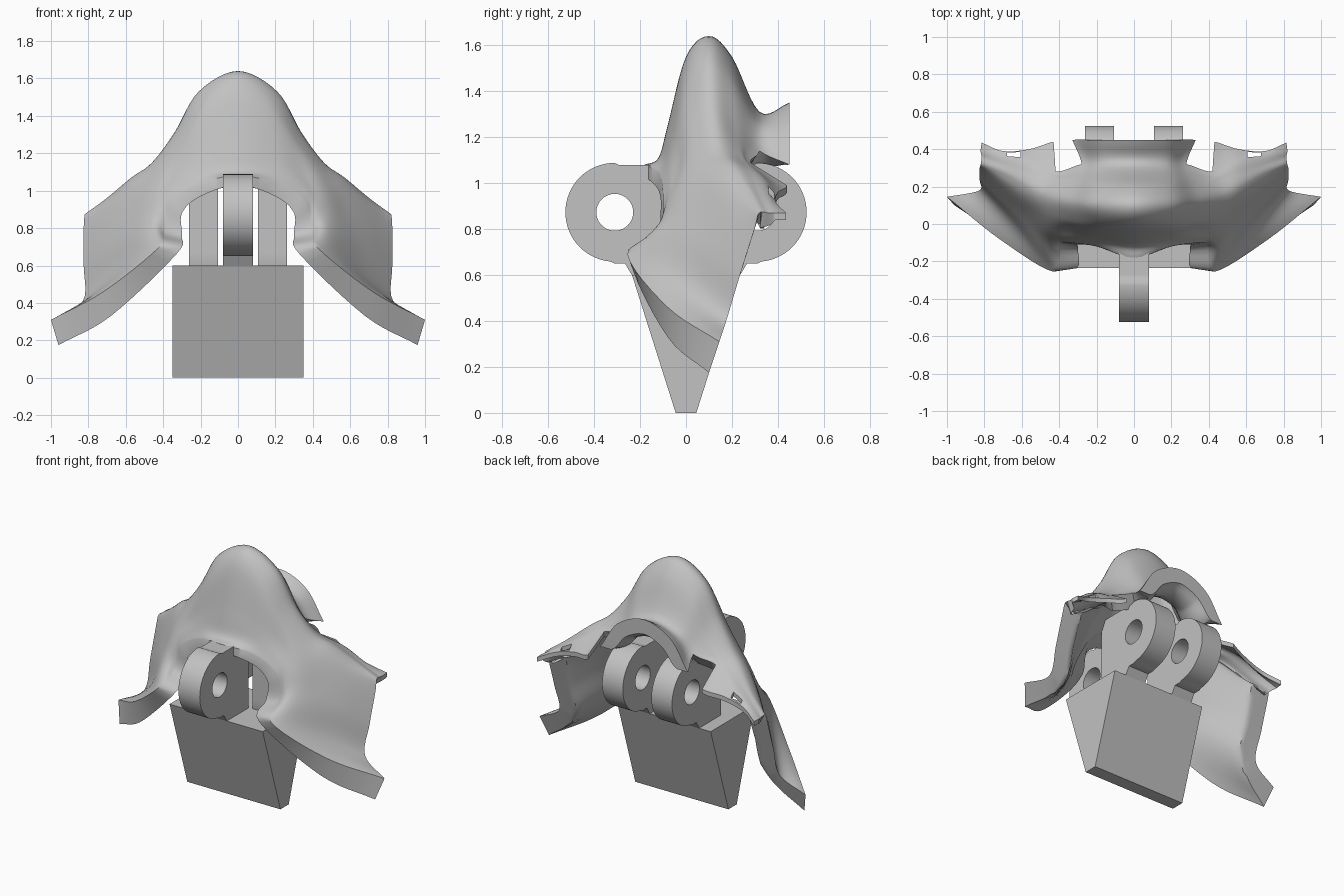
import bpy, bmesh, math
from mathutils import Vector

cube = bpy.data.objects.get("Cube")
if cube:
    bpy.data.objects.remove(cube, do_unlink=True)

grey = bpy.data.materials.new("plain grey")
grey.use_nodes = True
grey.diffuse_color = (0.54, 0.54, 0.54, 1)
grey.node_tree.nodes["Principled BSDF"].inputs["Base Color"].default_value = grey.diffuse_color


def make_object(name, bm):
    mesh = bpy.data.meshes.new(name)
    bm.to_mesh(mesh)
    bm.free()
    mesh.materials.append(grey)
    obj = bpy.data.objects.new(name, mesh)
    bpy.context.collection.objects.link(obj)
    return obj


def shade(obj, degrees):
    bpy.ops.object.select_all(action="DESELECT")
    obj.select_set(True)
    bpy.context.view_layer.objects.active = obj
    bpy.ops.object.shade_smooth_by_angle(angle=math.radians(degrees))


STEPS = 6


def spline(points, before):
    """Smooth curve passing through all points; before sets the starting tangent."""
    ctrl = [before] + points + [points[-1] * 2 - points[-2]]
    result = []
    for a, b, c, d in zip(ctrl, ctrl[1:], ctrl[2:], ctrl[3:]):
        for k in range(STEPS):
            t = k / STEPS
            result.append(b + (c - a) * t / 2 + (a * 2 - b * 5 + c * 4 - d) * t * t / 2
                          + (b * 3 - a - c * 3 + d) * t ** 3 / 2)
    return result + [points[-1]]


def across(guide):
    """Spline through a guide curve that starts level at the middle."""
    pts = [Vector(p) for p in guide]
    return spline(pts, Vector((-pts[1].x, pts[1].y, pts[1].z)))


# Hood guide curves, each from the middle out to the side
lip = [(0, -.18, 1.08), (.2, -.12, 1.04), (.36, -.1, .94), (.39, -.12, .78),
       (.43, -.255, .69), (.72, -.08, .46), (1, .145, .31)]
lip_inside = [(0, -.18, 1.03), (.2, -.12, .97), (.3, -.11, .88), (.3, -.13, .76),
              (.33, -.24, .66), (.68, -.08, .33), (.96, .1, .175)]
flare = [(0, -.12, 1.11), (.2, -.09, 1.1), (.37, -.07, 1), (.43, -.1, .86),
         (.5, -.14, .74), (.67, .02, .56), (.83, .178, .41)]
face = [(0, -.08, 1.25), (.2, -.06, 1.2), (.35, -.03, 1.09), (.47, -.03, .96),
        (.58, .03, .84), (.7, .12, .72), (.825, .235, .6)]
brow = [(0, 0, 1.55), (.18, 0, 1.45), (.33, .02, 1.24), (.46, .06, 1.1),
        (.57, .12, 1.02), (.69, .2, .92), (.825, .298, .8)]
ridge = [(0, .1, 1.64), (.21, .1, 1.53), (.34, .12, 1.31), (.46, .15, 1.15),
         (.57, .2, 1.07), (.7, .27, .96), (.82, .318, .87)]
rear = [(0, .2, 1.55), (.19, .2, 1.46), (.31, .22, 1.24), (.43, .24, 1.12),
        (.56, .28, 1.05), (.7, .32, .95), (.815, .36, .87)]
nape = [(0, .32, 1.31), (.17, .32, 1.26), (.28, .32, 1.14), (.42, .28, 1.09),
        (.56, .34, 1.02), (.7, .36, .94), (.82, .39, .87)]
brim = [(0, .45, 1.35), (.2, .45, 1.27), (.33, .45, 1.08), (.43, .44, .99),
        (.56, .4, .96), (.7, .39, .92), (.815, .435, .87)]

rows = [across(g) for g in (lip, flare, face, brow, ridge, rear, nape, brim)]
columns = [spline(list(col), col[0] * 2 - col[1]) for col in zip(*rows)]
lip_offset = [b - a for a, b in zip(rows[0], across(lip_inside))]
TOP, BACK, LAST = STEPS * 4, STEPS * 6, len(columns) - 1
BRIM_END, LOBE_START = STEPS * 2, STEPS * 3

# Outer skin, with gaps beside the brim and a small slot in each rear lobe
bm = bmesh.new()
grid = [[bm.verts.new(p) for p in col] for col in columns]
for u in range(LAST):
    for v in range(len(grid[0]) - 1):
        beside_brim = v >= BACK and BRIM_END <= u < LOBE_START
        slot = BACK < v < BACK + STEPS - 1 and abs(columns[u][v].x - .63) < .03
        if not (beside_brim or slot):
            bm.faces.new((grid[u][v], grid[u + 1][v], grid[u + 1][v + 1], grid[u][v + 1]))
bm.normal_update()
skin = list(bm.faces)
border = [e.link_loops[0] for e in bm.edges if e.is_boundary]
border = [(lp.vert, lp.link_loop_next.vert) for lp in border]

# Inner skin: thick flange at the lip, flat end on the brim, thin rear lobes,
# and wing ends trimmed along the slope of the wedge
slope = Vector((0, .953, -.302))
slope_start = Vector((0, .045, 0))
inside = {}
for u, col in enumerate(grid):
    for v, vert in enumerate(col):
        if not vert.link_faces:
            continue
        shift = vert.normal * -.1
        if v < STEPS:
            shift = lip_offset[u].lerp(shift, v / STEPS)
        elif v > BACK and u <= BRIM_END:
            end = Vector((shift.x, 0, shift.z)).normalized() * .1
            end.z *= 1 - (u / BRIM_END) ** 4
            shift = shift.lerp(end, (v - BACK) / STEPS)
        elif v > TOP and u >= LOBE_START:
            shift = shift.lerp(Vector((0, 0, -.03)), min((v - TOP) / (BACK - TOP), 1))
        if u == 0:
            shift.x = 0
        target = vert.co + shift
        if v <= TOP and u > LOBE_START:
            target -= slope * max((target - slope_start).dot(slope), 0)
        inside[vert] = bm.verts.new(target)
for f in skin:
    bm.faces.new([inside[v] for v in reversed(f.verts)])
for a, b in border:
    if max(a.co.x, b.co.x) > .0001:
        bm.faces.new((b, a, inside[a], inside[b]))
bmesh.ops.delete(bm, geom=[v for v in bm.verts if not v.link_faces], context="VERTS")
hood = make_object("hood", bm)
mirror = hood.modifiers.new("mirror", "MIRROR")
mirror.use_clip = True
shade(hood, 40)

# Wedge base
bm = bmesh.new()
bmesh.ops.create_cube(bm, size=1)
for v in bm.verts:
    top = v.co.z > 0
    v.co = (math.copysign(.35, v.co.x), math.copysign(.235 if top else .045, v.co.y), .6 if top else 0)
make_object("wedge_base", bm)


def hinge_knuckle(name, x, width, side):
    """Round eye on the outer side, square block towards the middle, pierced by a pin hole."""
    bm = bmesh.new()
    count, radius, reach, height = 64, .215, .31, .873
    loops = []
    for px in (x - width / 2, x + width / 2):
        outer, inner = [], []
        for i in range(count):
            a = math.tau * i / count
            c, s = math.cos(a), math.sin(a)
            t = radius
            if c < .05 and (c < -.01 or s < 0):
                step = .223 if c > s * .3 else .3
                drop = step if s < 0 else .205
                t = min(reach / max(-c, .001), drop / max(abs(s), .001))
            outer.append(bm.verts.new((px, side * (reach + t * c), height + t * s)))
            inner.append(bm.verts.new((px, side * (reach + .08 * c), height + .08 * s)))
        loops.append((outer, inner))
    (o1, i1), (o2, i2) = loops
    for a, b in ((o1, i1), (i1, i2), (i2, o2), (o2, o1)):
        for k in range(count):
            n = (k + 1) % count
            bm.faces.new((a[k], a[n], b[n], b[k]))
    bmesh.ops.recalc_face_normals(bm, faces=bm.faces)
    shade(make_object(name, bm), 30)


hinge_knuckle("front_knuckle", 0, .16, -1)
hinge_knuckle("rear_knuckle_left", .185, .155, 1)
hinge_knuckle("rear_knuckle_right", -.185, .155, 1)
